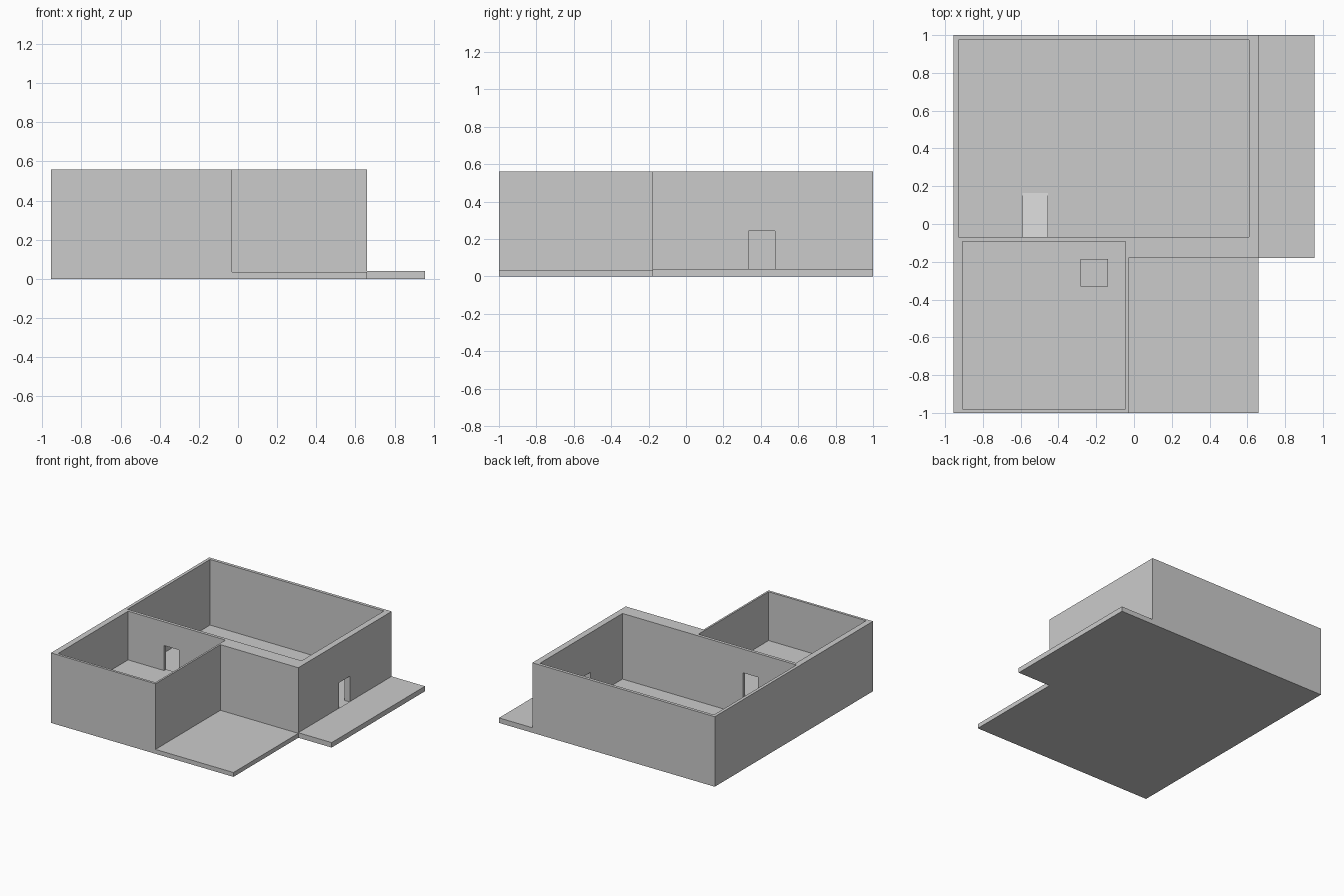
import bpy, bmesh

if "Cube" in bpy.data.objects:
    bpy.data.objects.remove(bpy.data.objects["Cube"])

TOP = 0.56       # wall height
FLOOR = 0.035    # hall floor level
RAISED = 0.17    # small room floor level


def prism(name, profile, low, high, axis='Z'):
    """Extrude a flat profile along Z (xy points) or X (yz points)."""
    place = (lambda p, h: (p[0], p[1], h)) if axis == 'Z' else (lambda p, h: (h, p[0], p[1]))
    bm = bmesh.new()
    face = bm.faces.new([bm.verts.new(place(p, low)) for p in profile])
    grown = bmesh.ops.extrude_face_region(bm, geom=[face])
    step = high - low
    move = (0, 0, step) if axis == 'Z' else (step, 0, 0)
    verts = [g for g in grown['geom'] if isinstance(g, bmesh.types.BMVert)]
    bmesh.ops.translate(bm, verts=verts, vec=move)
    bmesh.ops.recalc_face_normals(bm, faces=bm.faces)
    mesh = bpy.data.meshes.new(name)
    bm.to_mesh(mesh)
    bm.free()
    obj = bpy.data.objects.new(name, mesh)
    bpy.context.collection.objects.link(obj)
    return obj


def box(name, x0, x1, y0, y1, z0, z1):
    return prism(name, [(x0, y0), (x1, y0), (x1, y1), (x0, y1)], z0, z1)


def carve(target, cutter):
    """Subtract a cutter for good, then drop it."""
    cutter.hide_render = True
    mod = target.modifiers.new("carve", 'BOOLEAN')
    mod.operation = 'DIFFERENCE'
    mod.solver = 'EXACT'
    mod.object = cutter
    bpy.context.view_layer.objects.active = target
    bpy.ops.object.modifier_apply(modifier=mod.name)
    bpy.data.objects.remove(cutter)


# L-shaped building mass
walls = prism("building_walls", [(-0.955, -1), (-0.03, -1), (-0.03, -0.18),
                                 (0.66, -0.18), (0.66, 1), (-0.955, 1)], 0, TOP)

# Open rooms and doorways
carve(walls, box("hall_cutter", -0.93, 0.61, -0.068, 0.975, FLOOR, 0.8))
carve(walls, box("small_room_cutter", -0.908, -0.045, -0.98, -0.093, RAISED, 0.8))
carve(walls, box("inner_door_cutter", -0.59, -0.455, -0.12, -0.04, RAISED, 0.37))
carve(walls, box("terrace_door_cutter", 0.58, 0.7, 0.335, 0.475, FLOOR, 0.243))

# Outdoor slabs
box("front_patio", -0.03, 0.66, -1, -0.18, 0, FLOOR)
box("side_terrace", 0.66, 0.955, -0.18, 1, 0, 0.04)

# Ramp from the hall up to the raised room
prism("ramp", [(-0.068, FLOOR), (0.165, FLOOR), (-0.068, RAISED)], -0.59, -0.455, 'X')

# Block standing in the small room
box("room_block", -0.283, -0.138, -0.33, -0.185, RAISED, RAISED + 0.145)
